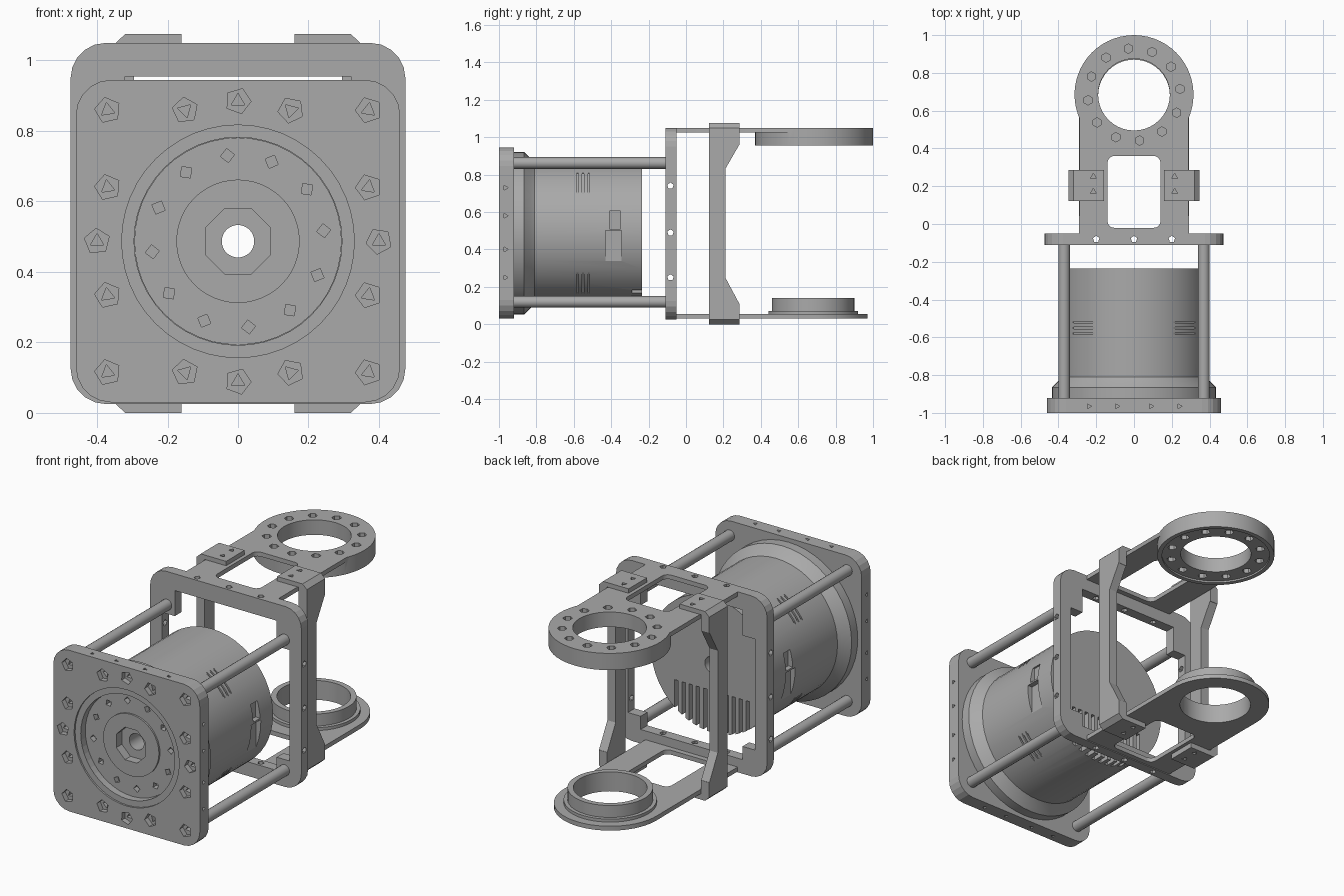
import bpy, bmesh, math
from mathutils import Matrix, Vector

if "Cube" in bpy.data.objects:
    bpy.data.objects.remove(bpy.data.objects["Cube"])

grey = bpy.data.materials.new("machined grey")
grey.use_nodes = True
grey.diffuse_color = (0.4, 0.4, 0.4, 1)
grey.node_tree.nodes["Principled BSDF"].inputs["Base Color"].default_value = (0.4, 0.4, 0.4, 1)

CZ = 0.487   # height of the motor axis
PLACE = {"x": lambda u, v, t: (t, u, v),
         "y": lambda u, v, t: (u, t, v),
         "z": lambda u, v, t: (u, v, t)}


def arc(cx, cy, r, a0, a1, n):
    steps = [math.radians(a0 + (a1 - a0) * i / n) for i in range(n + 1)]
    return [(cx + r * math.cos(a), cy + r * math.sin(a)) for a in steps]


def ngon(cx, cy, r, n, turn=90):
    return arc(cx, cy, r, turn, turn + 360, n)[:-1]


def rect(x0, x1, y0, y1, r=0.0):
    if r == 0:
        return [(x0, y0), (x1, y0), (x1, y1), (x0, y1)]
    pts = []
    for i, (x, y) in enumerate([(x1 - r, y1 - r), (x0 + r, y1 - r), (x0 + r, y0 + r), (x1 - r, y0 + r)]):
        pts += arc(x, y, r, 90 * i, 90 * i + 90, 5)
    return pts


def prism(bm, pts, axis, lo, hi, matrix=None):
    """Extrude a 2D outline along an axis into the mesh."""
    rings = [[bm.verts.new(PLACE[axis](u, v, t)) for u, v in pts] for t in (lo, hi)]
    n = len(pts)
    bm.faces.new(rings[0])
    bm.faces.new(rings[1][::-1])
    for i in range(n):
        j = (i + 1) % n
        bm.faces.new((rings[0][i], rings[1][i], rings[1][j], rings[0][j]))
    if matrix:
        bmesh.ops.transform(bm, matrix=matrix, verts=rings[0] + rings[1])


def finish(name, bm):
    bmesh.ops.recalc_face_normals(bm, faces=bm.faces)
    mesh = bpy.data.meshes.new(name)
    bm.to_mesh(mesh)
    bm.free()
    mesh.materials.append(grey)
    ob = bpy.data.objects.new(name, mesh)
    bpy.context.collection.objects.link(ob)
    return ob


def solid(name, *args):
    bm = bmesh.new()
    prism(bm, *args)
    return finish(name, bm)


def boolean(ob, prisms, operation="DIFFERENCE"):
    """Apply a boolean with a set of separate prisms."""
    bm = bmesh.new()
    for p in prisms:
        prism(bm, *p)
    cutter = finish("cutter", bm)
    cutter.hide_render = True
    mod = ob.modifiers.new("cut", "BOOLEAN")
    mod.operation, mod.object, mod.solver = operation, cutter, "EXACT"
    bpy.context.view_layer.objects.active = ob
    bpy.ops.object.modifier_apply(modifier=mod.name)
    bpy.data.objects.remove(cutter)


def smooth(ob):
    bpy.ops.object.select_all(action="DESELECT")
    ob.select_set(True)
    bpy.context.view_layer.objects.active = ob
    bpy.ops.object.shade_smooth_by_angle(angle=math.radians(25))


# Front mounting plate with stepped bore and countersunk screw holes
plate = solid("front_plate", rect(-0.46, 0.46, 0.03, 0.945, 0.1), "y", -1, -0.92)
boolean(plate, [(ngon(0, CZ, 0.295, 48), "y", -1.1, -0.8)])
boolean(plate, [(ngon(0, CZ, 0.33, 48), "y", -1.1, -0.99)])
spots = [(0, CZ + 0.398), (0, CZ - 0.398)]
for s in (-1, 1):
    spots += [(s * 0.4, CZ)]
    spots += [(s * x, CZ + t * z) for t in (-1, 1) for x, z in ((0.37, 0.372), (0.15, 0.372), (0.37, 0.153))]
boolean(plate, [(ngon(x, z, 0.037, 5, 70 + 300 * x), "y", -1.1, -0.97) for x, z in spots])
boolean(plate, [(ngon(x, z, 0.022, 3, 90 + 300 * x), "y", -1.05, -0.9) for x, z in spots])
edge = []
for z in (0.25, 0.4, 0.58, 0.73):
    for lo, hi in ((0.445, 0.5), (-0.5, -0.445)):
        edge.append((ngon(-0.965, z, 0.014, 3, 0), "x", lo, hi))
for x in (-0.24, -0.09, 0.09, 0.24):
    for lo, hi in ((0.92, 1), (0, 0.05)):
        edge.append((ngon(x, -0.965, 0.014, 3, 0), "z", lo, hi))
boolean(plate, edge)

# Motor: turned body with flange, hub and a through bore
bm = bmesh.new()
profile = [(0.046, -0.96), (0.175, -0.96), (0.175, -0.95), (0.294, -0.95), (0.294, -0.92), (0.435, -0.92),
           (0.435, -0.865), (0.4, -0.83), (0.385, -0.81), (0.385, -0.235), (0.046, -0.235)]
rings = []
for u, v in ngon(0, 0, 1, 48):
    rings.append([bm.verts.new((r * u, y, CZ + r * v)) for r, y in profile])
for i in range(len(rings)):
    a, b = rings[i - 1], rings[i]
    for j in range(len(profile)):
        bm.faces.new((a[j - 1], b[j - 1], b[j], a[j]))
motor = finish("motor", bm)
boolean(motor, [(ngon(0, CZ, 0.1, 8, 22.5), "y", -1, -0.91)])
boolean(motor, [(ngon(x, z, 0.02, 4, 97 + 30 * i), "y", -1, -0.92)
                for i, (x, z) in enumerate(ngon(0, CZ, 0.245, 12, 97))])
# Cooling slots in the rear face
boolean(motor, [(rect(0.045 * i - 0.011, 0.045 * i + 0.011, 0, 0.34), "y", -0.29, -0.2) for i in range(-5, 6)])
# Side connector pockets and diagonal vents
pockets = []
for lo, hi in ((0.355, 0.45), (-0.45, -0.355)):
    pockets.append((rect(-0.43, -0.345, 0.335, 0.5), "x", lo, hi))
    pockets.append((rect(-0.41, -0.35, 0.51, 0.605), "x", lo, hi))
for k in range(4):
    turn = Matrix.Translation(Vector((0, 0, CZ))) @ Matrix.Rotation(math.radians(45 + 90 * k), 4, "Y")
    for y in (-0.58, -0.55, -0.52):
        pockets.append((rect(y - 0.005, y + 0.005, -0.08, 0.08), "x", 0.372, 0.45, turn))
boolean(motor, pockets)
smooth(motor)

# Rear frame with corner tabs for the tie rods
frame = solid("rear_frame", rect(-0.475, 0.475, 0.025, 1.05, 0.1), "y", -0.11, -0.05)
opening = []
for sx, sz in ((1, 1), (-1, 1), (-1, -1), (1, -1)):
    top = 0.955 if sz > 0 else 0.105
    step = 0.81 if sz > 0 else 0.18
    corner = [(sx * 0.4, step), (sx * 0.32, step), (sx * 0.32, top)]
    opening += corner if sx * sz > 0 else corner[::-1]
boolean(frame, [(opening, "y", -0.2, 0)])
holes = [(ngon(-0.083, z, 0.018, 5), "x", lo, hi) for z in (0.25, 0.49, 0.74) for lo, hi in ((0.35, 0.5), (-0.5, -0.35))]
holes += [(ngon(x, -0.08, 0.018, 5), "z", lo, hi) for x in (-0.2, 0, 0.2) for lo, hi in ((0.9, 1.1), (0, 0.15))]
boolean(frame, holes)

# Tie rods
for sx, side in ((1, "left"), (-1, "right")):
    for z, level in ((0.862, "upper"), (0.12, "lower")):
        smooth(solid(f"{level}_{side}_rod", ngon(sx * 0.37, z, 0.031, 16), "y", -0.92, -0.11))

# Upper arm: plate, window and thick ring with blind holes
RY = 0.685
window = rect(-0.14, 0.14, -0.02, 0.36, 0.035)
outline = [(-0.29, -0.05), (0.29, -0.05)] + arc(0, RY, 0.314, -23, 203, 40)
upper = solid("upper_arm", outline, "z", 1.025, 1.05)
boolean(upper, [(ngon(0, RY, 0.315, 56), "z", 0.955, 1.05)], "UNION")
boolean(upper, [(ngon(0, RY, 0.29, 48), "z", 0.9, 0.965)])
boolean(upper, [(ngon(0, RY, 0.19, 40), "z", 0.8, 1.2), (window, "z", 0.8, 1.2)])
boolean(upper, [(ngon(x, y, 0.025, 6), "z", lo, hi)
                for x, y in ngon(0, RY, 0.245, 12, 97) for lo, hi in ((1.01, 1.1), (0.9, 0.99))])
smooth(upper)

# Lower arm: plate, window and stepped bearing collar
outline = [(-0.29, -0.05), (0.29, -0.05)] + arc(0, 0.68, 0.29, 0, 180, 32)
lower = solid("lower_arm", outline, "z", 0.03, 0.055)
boolean(lower, [(ngon(0, 0.68, 0.24, 48), "z", 0.04, 0.072)], "UNION")
boolean(lower, [(ngon(0, 0.68, 0.22, 48), "z", 0.05, 0.14)], "UNION")
boolean(lower, [(ngon(0, 0.68, 0.19, 40), "z", -0.1, 0.3), (window, "z", -0.1, 0.3)])
smooth(lower)

# Side struts: clamp-shaped section, waisted at the back
clamp = [(0.16, 1.05), (0.16, 1.075), (0.32, 1.075), (0.347, 1.05), (0.347, 0.025),
         (0.32, 0), (0.16, 0), (0.16, 0.03), (0.295, 0.03), (0.295, 1.05)]
waist = [(0.4, 0.11), (0.285, 0.11), (0.21, 0.25), (0.21, 0.83), (0.285, 0.96), (0.4, 0.96)]
for s, side in ((1, "left"), (-1, "right")):
    strut = solid(f"{side}_strut", [(s * x, z) for x, z in clamp], "y", 0.122, 0.287)
    boolean(strut, [(waist, "x", -0.5, 0.5)])
    boolean(strut, [(ngon(s * 0.215, y, 0.018, 3), "z", lo, hi)
                    for y in (0.17, 0.25) for lo, hi in ((1.045, 1.1), (-0.1, 0.035))])
